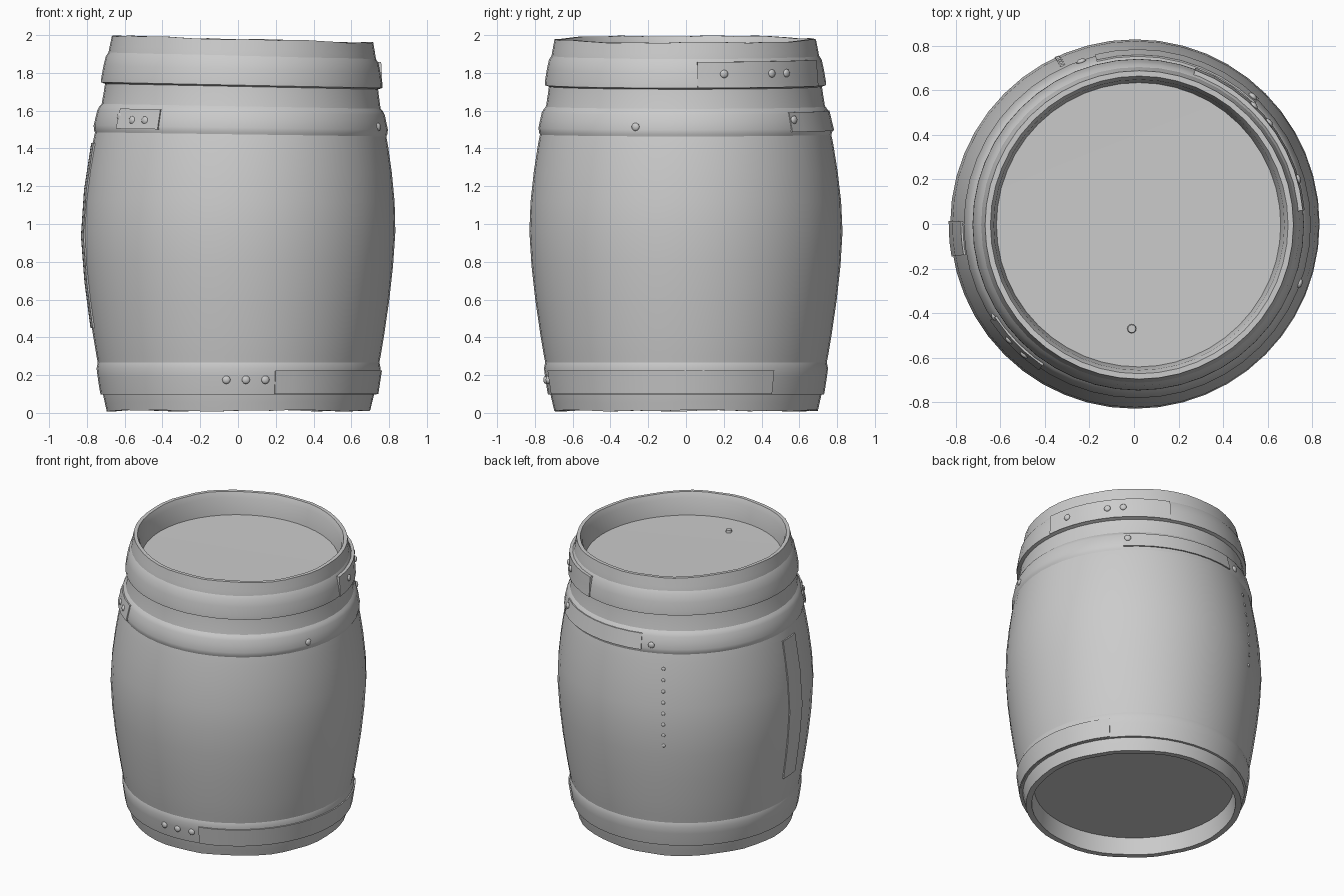
import bpy, bmesh
from math import sin, cos, pi, radians

if "Cube" in bpy.data.objects:
    bpy.data.objects.remove(bpy.data.objects["Cube"])

SEG = 48
# Outer stave profile: (radius, z)
SIDE = [(0.698, 0.006), (0.708, 0.05), (0.718, 0.10), (0.738, 0.23), (0.752, 0.30),
        (0.772, 0.42), (0.798, 0.60), (0.818, 0.78), (0.829, 0.96), (0.822, 1.12),
        (0.804, 1.28), (0.782, 1.42), (0.768, 1.49), (0.742, 1.60), (0.728, 1.69),
        (0.720, 1.75), (0.712, 1.87), (0.703, 1.92), (0.692, 1.978)]


def radius(z):
    for (r0, z0), (r1, z1) in zip(SIDE, SIDE[1:]):
        if z <= z1:
            return r0 + (r1 - r0) * (z - z0) / (z1 - z0)
    return SIDE[-1][0]


def place(r, a, z):
    """Polar to xyz, with the worn barrel's slight lean and uneven rims."""
    t = max(0, (z - 0.9) / 1.1)
    wear = sin(5 * a + 1) * 0.5 + sin(11 * a) * 0.3 + sin(17 * a + 2) * 0.2
    x = r * cos(a) + 0.003 + 0.021 * t
    y = r * sin(a) - 0.004 * t
    if z > 1.9:
        z += 0.006 * wear
    elif z < 0.06:
        z = max(0, z + 0.006 * (1 + wear))
    return x, y, z - 0.027 * t * r * cos(a)


def lathe(name, profile, a0=0, a1=360, closed=False, angle=38):
    full = a1 - a0 == 360
    n = SEG if full else max(3, round((a1 - a0) / 360 * SEG))
    bm = bmesh.new()
    rings = []
    for i in range(n if full else n + 1):
        a = radians(a0 + (a1 - a0) * i / n)
        rings.append([bm.verts.new(place(r, a, z)) for r, z in profile])
    k = len(profile)
    for i in range(n):
        p, q = rings[i], rings[(i + 1) % len(rings)]
        for j in range(k if closed else k - 1):
            m = (j + 1) % k
            bm.faces.new((p[j], q[j], q[m], p[m]))
    if closed and not full:
        bm.faces.new(rings[0])
        bm.faces.new(rings[-1][::-1])
    bmesh.ops.remove_doubles(bm, verts=bm.verts, dist=1e-5)
    bmesh.ops.recalc_face_normals(bm, faces=bm.faces)
    return finish(name, bm, angle)


def finish(name, bm, angle):
    me = bpy.data.meshes.new(name)
    bm.to_mesh(me)
    bm.free()
    ob = bpy.data.objects.new(name, me)
    bpy.context.collection.objects.link(ob)
    bpy.ops.object.select_all(action='DESELECT')
    ob.select_set(True)
    bpy.context.view_layer.objects.active = ob
    bpy.ops.object.shade_smooth_by_angle(angle=radians(angle))
    return ob


def plate(name, a0, a1, z0, z1, lift):
    """Curved strap lying on the barrel side."""
    zs = [z0 + (z1 - z0) * i / 4 for i in range(5)]
    outer = [(radius(z) + lift, z) for z in zs]
    inner = [(radius(z) - 0.01, z) for z in reversed(zs)]
    return lathe(name, outer + inner, a0, a1, closed=True)


def rivet(name, a, z, lift, size=0.022):
    bm = bmesh.new()
    bmesh.ops.create_icosphere(bm, subdivisions=2, radius=size)
    ob = finish(name, bm, 60)
    ob.location = place(radius(z) + lift, radians(a), z)
    ob.rotation_euler = (0, 0, radians(a))
    ob.scale = (0.6, 1, 1)


# Staves with recessed heads at both ends
lathe("barrel_body", [(0, 0.13), (0.645, 0.13), (0.66, 0.006)] + SIDE
      + [(0.668, 1.978), (0.652, 1.94), (0.638, 1.825), (0, 1.82)])

# Hoops: lower edge z, upper edge z, soft bulging cross-section
lathe("bottom_hoop", [(0.705, 0.095), (0.731, 0.098), (0.737, 0.13), (0.746, 0.19),
                      (0.752, 0.235), (0.746, 0.265), (0.74, 0.285)], angle=60)
lathe("middle_hoop", [(0.762, 1.455), (0.776, 1.485), (0.779, 1.51), (0.770, 1.55),
                      (0.761, 1.59), (0.750, 1.61), (0.732, 1.63)], angle=60)
lathe("top_hoop", [(0.715, 1.725), (0.744, 1.735), (0.743, 1.76), (0.733, 1.82),
                   (0.722, 1.87), (0.702, 1.90)], angle=50)

# Overlapping hoop ends
plate("top_hoop_overlap", 5, 70, 1.735, 1.875, 0.028)
plate("middle_hoop_overlap", 213, 236, 1.495, 1.60, 0.022)
plate("middle_hoop_back_end", 46, 104, 1.495, 1.60, 0.02)
plate("bottom_hoop_overlap", -75, 38, 0.10, 0.225, 0.022)

# Slightly raised stave on the left side
plate("raised_stave", 179, 190, 0.45, 1.42, 0.008)

# Rivets: angle, z, lift
RIVETS = [(16, 1.81, 0.028), (38, 1.81, 0.028), (46, 1.81, 0.028),
          (213, 1.56, 0.012), (222, 1.54, 0.018), (229, 1.54, 0.018),
          (-20, 1.525, 0.015), (48, 1.56, 0.022), (109, 1.53, 0.015),
          (-95, 0.175, 0.014), (-87, 0.175, 0.014), (-79, 0.175, 0.014)]
for i, (a, z, lift) in enumerate(RIVETS):
    rivet(f"rivet_{i + 1}", a, z, lift)

# Row of small bumps along a stave joint at the back
for i in range(8):
    rivet(f"seam_bump_{i + 1}", 115, 0.85 + 0.075 * i, -0.003, 0.013)

# Small bung in the top head
bm = bmesh.new()
bmesh.ops.create_cone(bm, cap_ends=True, segments=12, radius1=0.022, radius2=0.018, depth=0.03)
bung = finish("bung", bm, 38)
bung.location = (-0.01, -0.47, 1.828)
